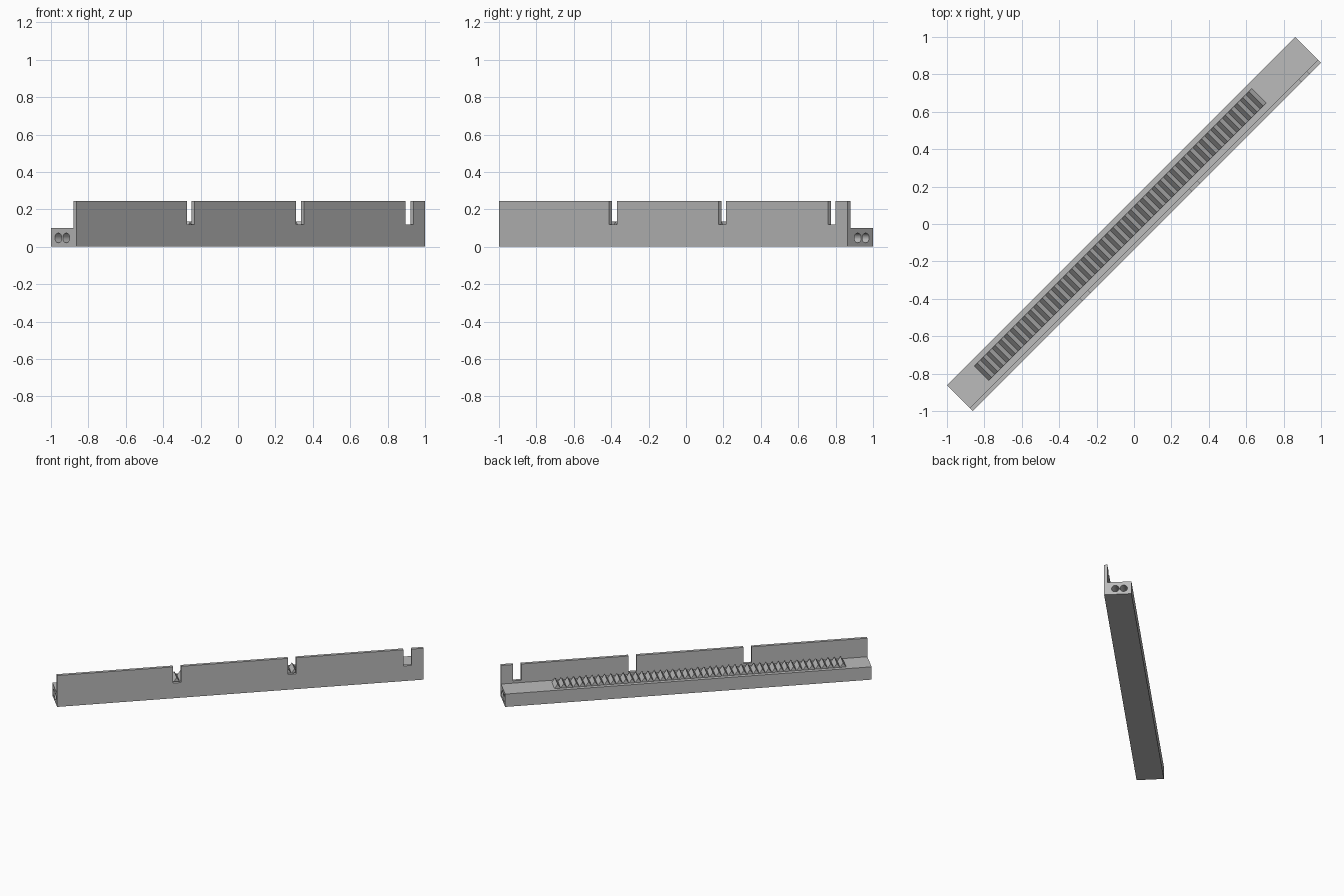
import bpy, bmesh, math
from mathutils import Matrix

if "Cube" in bpy.data.objects:
    bpy.data.objects.remove(bpy.data.objects["Cube"])

LENGTH, WIDTH = 2.634, 0.194
BASE_H, WALL_H, WALL_T = 0.10, 0.245, 0.023
DIAGONAL = Matrix.Rotation(math.radians(45), 4, 'Z')

grey = bpy.data.materials.new("plain grey")
grey.use_nodes = True
colour = (0.5, 0.5, 0.5, 1)
grey.diffuse_color = colour
grey.node_tree.nodes["Principled BSDF"].inputs["Base Color"].default_value = colour


def make_object(name, bm):
    bmesh.ops.recalc_face_normals(bm, faces=bm.faces)
    mesh = bpy.data.meshes.new(name)
    bm.to_mesh(mesh)
    bm.free()
    mesh.materials.append(grey)
    obj = bpy.data.objects.new(name, mesh)
    obj.matrix_world = DIAGONAL
    bpy.context.collection.objects.link(obj)
    return obj


def add_prism(bm, corners, move):
    """Extrude a closed outline of 3D points along the vector move."""
    face = bm.faces.new([bm.verts.new(c) for c in corners])
    extruded = bmesh.ops.extrude_face_region(bm, geom=[face])["geom"]
    verts = [g for g in extruded if isinstance(g, bmesh.types.BMVert)]
    bmesh.ops.translate(bm, verts=verts, vec=move)


# L-shaped rail: low base with a thin wall along the front edge
outer, inner = -WIDTH / 2, -WIDTH / 2 + WALL_T
profile = [(outer, 0), (WIDTH / 2, 0), (WIDTH / 2, BASE_H),
           (inner, BASE_H), (inner, WALL_H), (outer, WALL_H)]
bm = bmesh.new()
add_prism(bm, [(-LENGTH / 2, y, z) for y, z in profile], (LENGTH, 0, 0))
rail = make_object("rail", bm)

# Cutters: three wall notches and two lengthwise bores
bm = bmesh.new()
for x in (-0.455, 0.372, 1.2):
    place = Matrix.Translation((x, outer, 0.218)) @ Matrix.Diagonal((0.058, 0.1, 0.2, 1))
    bmesh.ops.create_cube(bm, size=1, matrix=place)
for y in (-0.018, 0.042):
    place = Matrix.Translation((0, y, 0.047)) @ Matrix.Rotation(math.pi / 2, 4, 'Y')
    bmesh.ops.create_cone(bm, cap_ends=True, segments=32, radius1=0.026,
                          radius2=0.026, depth=LENGTH + 0.2, matrix=place)
cutter = make_object("cutter", bm)
cutter.hide_render = True

cut = rail.modifiers.new("cuts", 'BOOLEAN')
cut.object = cutter
cut.solver = 'EXACT'
bpy.context.view_layer.objects.active = rail
rail.select_set(True)
bpy.ops.object.modifier_apply(modifier="cuts")
bpy.data.objects.remove(cutter)
bpy.ops.object.shade_smooth_by_angle(angle=math.radians(30))

# Row of triangular ridges across the base
COUNT, START, END = 47, -1.14, 0.957
pitch = (END - START) / COUNT
bm = bmesh.new()
for i in range(COUNT):
    x = START + i * pitch
    add_prism(bm, [(x, -0.042, BASE_H), (x + pitch, -0.042, BASE_H),
                   (x + pitch / 2, -0.042, 0.134)], (0, 0.11, 0))
make_object("ridges", bm)
